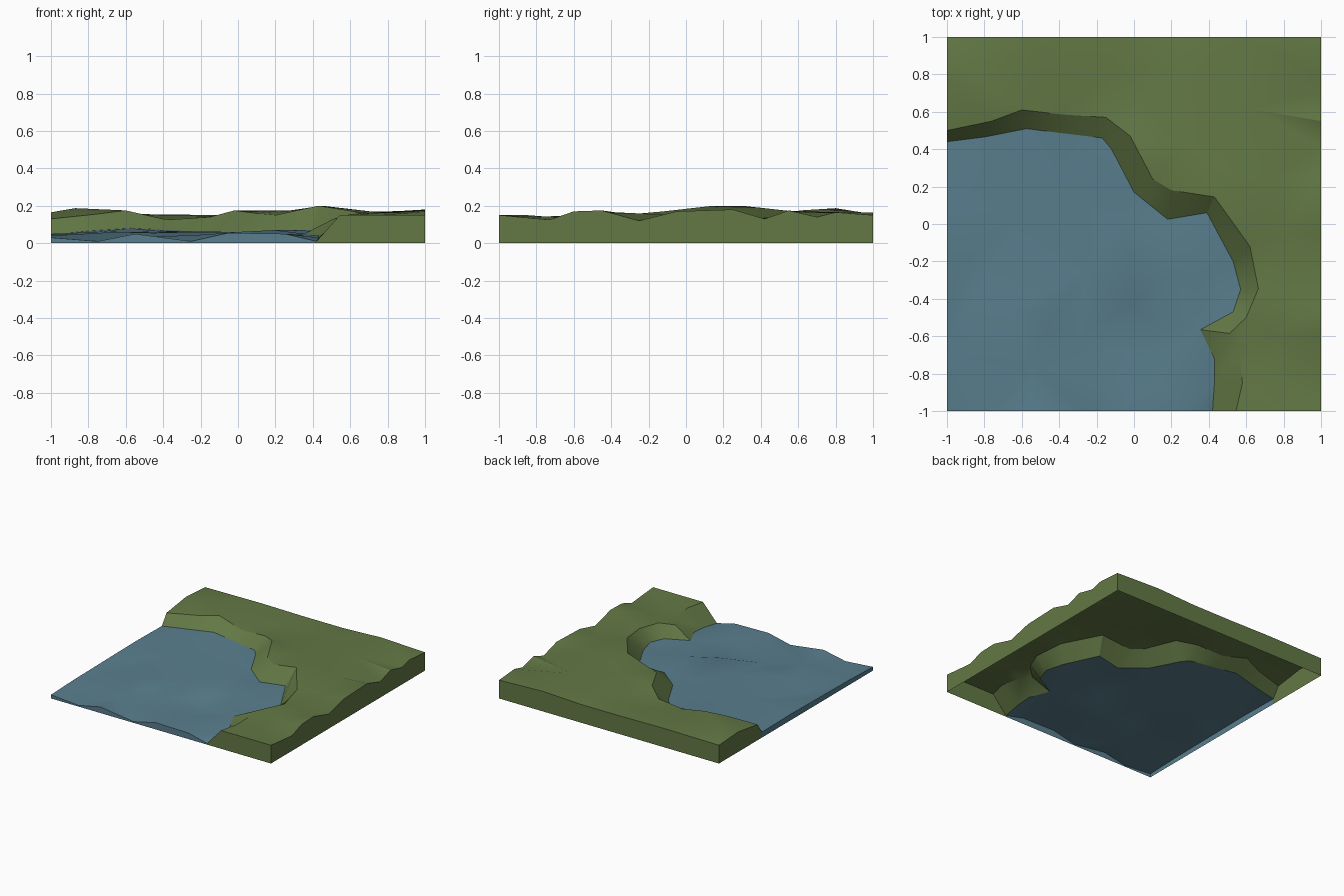
import bpy, bmesh, math
from mathutils import Vector
from mathutils.geometry import delaunay_2d_cdt

if "Cube" in bpy.data.objects:
    bpy.data.objects.remove(bpy.data.objects["Cube"])

# Shoreline: top of the bank and the matching waterline, left to front
BANK_TOP = [(-1, .50, .13), (-.76, .55, .155), (-.60, .61, .175), (-.38, .585, .125),
            (-.15, .57, .14), (-.02, .47, .175), (.10, .24, .16), (.20, .18, .15),
            (.43, .145, .20), (.62, -.12, .17), (.665, -.345, .15), (.60, -.50, .155),
            (.51, -.585, .13), (.56, -.66, .135), (.58, -.85, .15), (.545, -1, .15)]
WATERLINE = [(-1, .44, .045), (-.80, .465, .065), (-.575, .51, .08), (-.38, .485, .07),
             (-.17, .46, .06), (-.12, .40, .06), (0, .17, .06), (.18, .025, .06),
             (.39, .06, .07), (.53, -.20, .06), (.57, -.35, .06), (.53, -.47, .055),
             (.355, -.565, .05), (.43, -.72, .04), (.43, -.85, .03), (.42, -1, .01)]

# Tile edges of the land: front, right, back, left
LAND_EDGE = [(.78, -1, .15), (1, -1, .15),
             (1, -.73, .125), (1, -.60, .17), (1, -.45, .175), (1, -.25, .12),
             (1, -.05, .17), (1, .25, .18), (1, .42, .13), (1, .55, .175),
             (1, .70, .14), (1, .80, .165), (1, 1, .15),
             (.6, 1, .165), (.25, 1, .15), (-.1, 1, .15), (-.5, 1, .155), (-1, 1, .15),
             (-1, .75, .165)]
LAND_HILLS = [(-.87, .80, .187), (-.5, .8, .15), (-.12, .8, .145), (.04, .65, .14),
              (.25, .83, .165), (.45, .30, .20), (.28, .42, .175), (.6, .62, .165),
              (.75, .25, .165), (.8, -.05, .15), (.8, -.38, .165), (.76, -.6, .15),
              (.75, -.8, .14)]

# Tile edges of the water (left, front) and its waves
WATER_EDGE = [(-1, .1, .05), (-1, -.3, .045), (-1, -.7, .04), (-1, -1, .03),
              (-.75, -1, .01), (-.55, -1, .05), (-.25, -1, .01), (-.05, -1, .055),
              (.25, -1, .05)]
WATER_WAVES = [(.27, -.08, .07), (.2, -.28, .07), (0, -.42, .06), (-.45, -.53, .055),
               (.37, -.3, .04), (.05, -.5, .03), (-.3, -.6, .025), (-.3, .38, .06),
               (-.43, .18, .065), (-.25, -.25, .06), (-.05, 0, .05), (-.6, .05, .05),
               (-.85, -.38, .02), (-.65, -.45, .06), (-.55, -.75, .03), (-.2, -.85, .045),
               (.1, -.75, .05), (-.75, .25, .06)]


def add_surface(bm, outline, inner):
    """Triangulate the outline together with its inner height points."""
    pts = outline + inner
    flat = [Vector(p[:2]) for p in pts]
    verts, _, faces, origin, _, _ = delaunay_2d_cdt(
        flat, [], [list(range(len(outline)))], 1, 1e-5)
    vs = [bm.verts.new((v.x, v.y, pts[o[0]][2])) for v, o in zip(verts, origin)]
    for f in faces:
        bm.faces.new([vs[i] for i in f])


def add_skirt(bm):
    """Drop every border edge lying on the tile's sides to the ground."""
    ground = {}

    def foot(v):
        if v not in ground:
            ground[v] = bm.verts.new((v.co.x, v.co.y, 0))
        return ground[v]

    for e in [e for e in bm.edges if e.is_boundary]:
        a, b = e.verts
        if any(abs(a.co[k]) > .999 and abs(a.co[k] - b.co[k]) < 1e-4 for k in (0, 1)):
            loop = e.link_loops[0]
            a, b = loop.vert, loop.link_loop_next.vert
            bm.faces.new((b, a, foot(a), foot(b)))


def finish(bm, name, color):
    mesh = bpy.data.meshes.new(name)
    bm.to_mesh(mesh)
    bm.free()
    mesh.shade_smooth()
    mesh.set_sharp_from_angle(angle=math.radians(30))
    mat = bpy.data.materials.new(name)
    mat.diffuse_color = (*color, 1)
    mat.use_nodes = True
    mat.node_tree.nodes["Principled BSDF"].inputs["Base Color"].default_value = mat.diffuse_color
    mesh.materials.append(mat)
    bpy.context.collection.objects.link(bpy.data.objects.new(name, mesh))


# Land: rolling grass, sloping bank and outer skirt
bm = bmesh.new()
add_surface(bm, BANK_TOP + LAND_EDGE, LAND_HILLS)
top = [bm.verts.new(p) for p in BANK_TOP]
low = [bm.verts.new(p) for p in WATERLINE]
for i in range(len(top) - 1):
    bm.faces.new((top[i], low[i], low[i + 1], top[i + 1]))
bmesh.ops.remove_doubles(bm, verts=bm.verts, dist=1e-4)
add_skirt(bm)
finish(bm, "grass_land", (.125, .19, .06))

# Water: rippled sheet with a thin skirt
bm = bmesh.new()
add_surface(bm, WATERLINE[::-1] + WATER_EDGE, WATER_WAVES)
add_skirt(bm)
finish(bm, "water", (.10, .21, .27))
